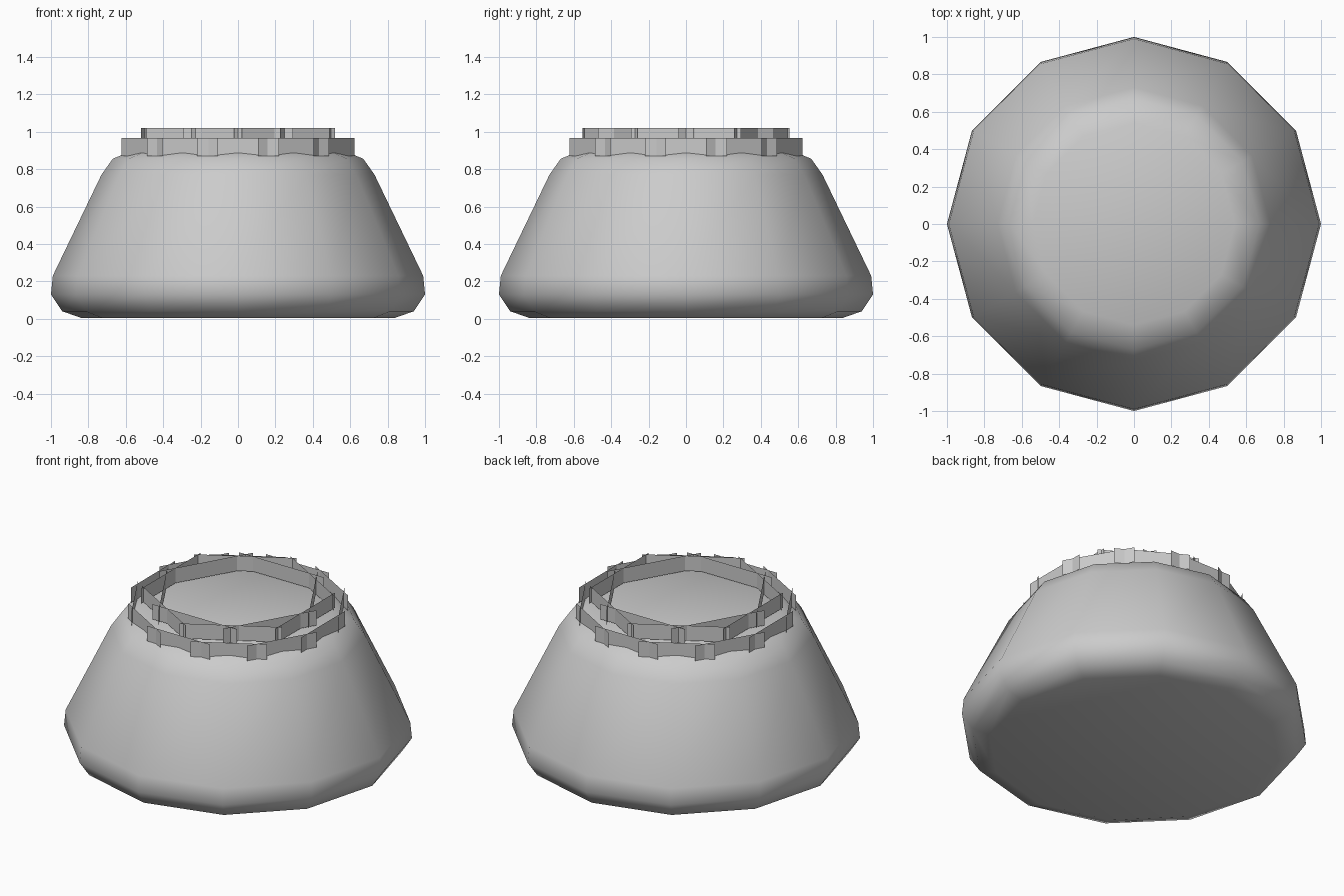
import bpy, bmesh, math

if "Cube" in bpy.data.objects:
    bpy.data.objects.remove(bpy.data.objects["Cube"])

SIDES = 12


def make_object(name, bm):
    mesh = bpy.data.meshes.new(name)
    bm.to_mesh(mesh)
    bm.free()
    ob = bpy.data.objects.new(name, mesh)
    bpy.context.collection.objects.link(ob)
    return ob


def lathe(name, profile):
    """Closed twelve-sided solid from (radius, height) points."""
    bm = bmesh.new()
    rings = []
    for r, z in profile:
        rings.append([bm.verts.new((r * math.cos(2 * math.pi * i / SIDES),
                                    r * math.sin(2 * math.pi * i / SIDES), z))
                      for i in range(SIDES)])
    for low, high in zip(rings, rings[1:]):
        for i in range(SIDES):
            j = (i + 1) % SIDES
            bm.faces.new((low[i], low[j], high[j], high[i]))
    bm.faces.new(rings[0][::-1])
    bm.faces.new(rings[-1])
    for f in bm.faces:
        f.smooth = True
    return make_object(name, bm)


def card_ring(name, count, distance, half_width, z0, z1, turn=0.0):
    """Upright thin cards set tangent to a circle, overlapping at their ends."""
    bm = bmesh.new()
    for k in range(count):
        a = turn + 2 * math.pi * k / count
        cx, cy = distance * math.cos(a), distance * math.sin(a)
        tx, ty = -math.sin(a) * half_width, math.cos(a) * half_width
        bm.faces.new([bm.verts.new(p) for p in (
            (cx - tx, cy - ty, z0), (cx + tx, cy + ty, z0),
            (cx + tx, cy + ty, z1), (cx - tx, cy - ty, z1))])
    return make_object(name, bm)


# Tapered body with rounded foot and shoulder
lathe("body", [(0.84, 0.005), (0.94, 0.04), (1.0, 0.13), (0.99, 0.23),
               (0.73, 0.77), (0.67, 0.855), (0.54, 0.91)])

# Fringe of crossing cards around the top
card_ring("outer_fringe", 12, 0.593, 0.22, 0.87, 0.966)
card_ring("inner_fringe", 6, 0.47, 0.295, 0.925, 1.02)
card_ring("innermost_fringe", 6, 0.43, 0.295, 0.925, 1.02, math.radians(30))
